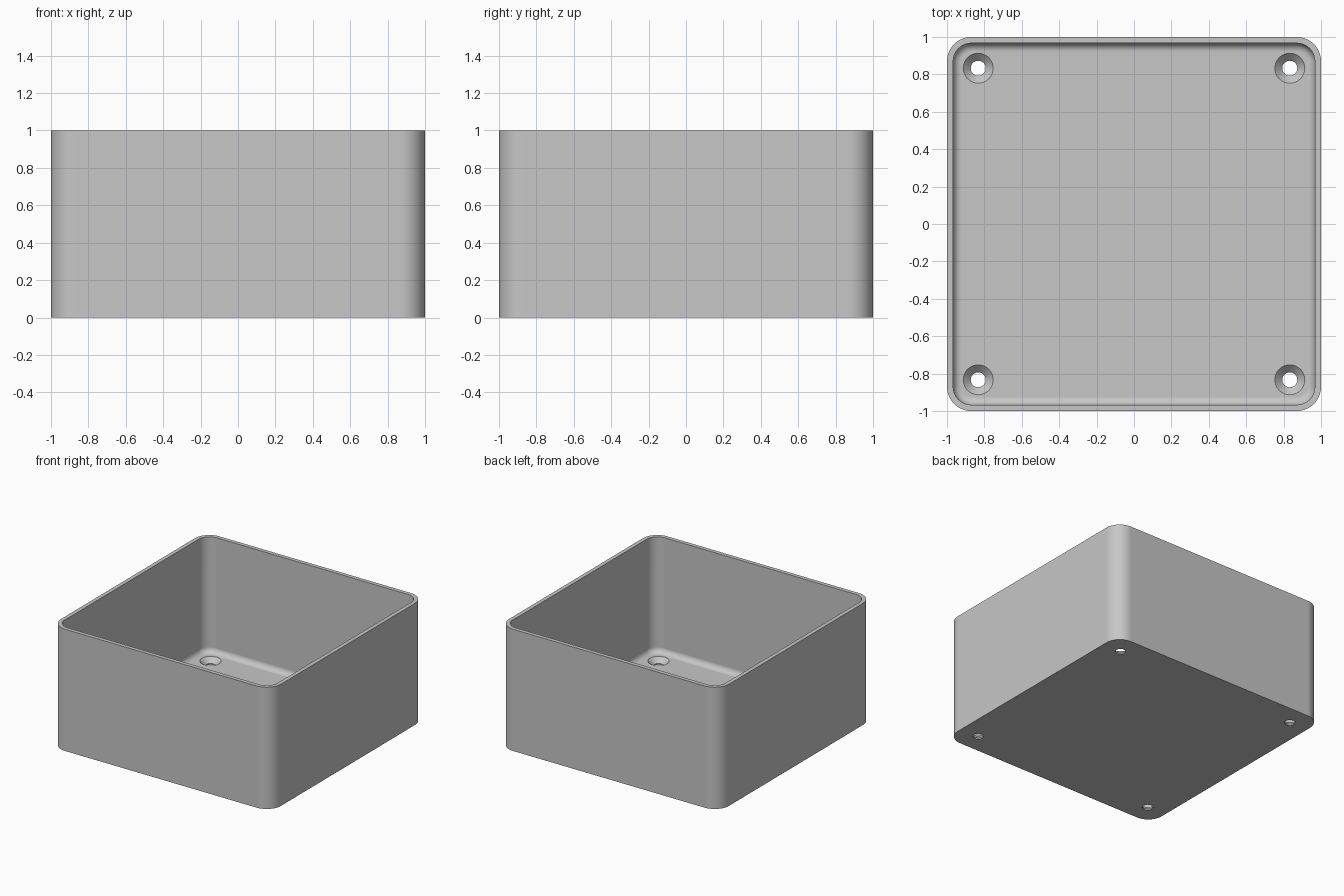
import bpy, bmesh, math

cube = bpy.data.objects.get("Cube")
if cube:
    bpy.data.objects.remove(cube, do_unlink=True)

HEIGHT, WALL, FLOOR = 1.0, 0.033, 0.05
CORNER, FILLET = 0.13, 0.045
HOLE_POS, HOLE_R, SINK_R = 0.833, 0.04, 0.08

grey = bpy.data.materials.new("plain grey")
grey.use_nodes = True
colour = (0.57, 0.57, 0.57, 1)
grey.diffuse_color = colour
grey.node_tree.nodes["Principled BSDF"].inputs["Base Color"].default_value = colour


def make_object(name, bm):
    bmesh.ops.recalc_face_normals(bm, faces=bm.faces)
    mesh = bpy.data.meshes.new(name)
    bm.to_mesh(mesh)
    bm.free()
    mesh.materials.append(grey)
    obj = bpy.data.objects.new(name, mesh)
    bpy.context.collection.objects.link(obj)
    return obj


def rounded_square(bm, half, radius, z, steps=10):
    """Ring of vertices round a square with rounded corners."""
    ring = []
    for corner in range(4):
        mid = math.radians(45 + 90 * corner)
        cx = math.copysign(half - radius, math.cos(mid))
        cy = math.copysign(half - radius, math.sin(mid))
        for i in range(steps + 1):
            a = math.radians(90 * (corner + i / steps))
            ring.append(bm.verts.new((cx + radius * math.cos(a), cy + radius * math.sin(a), z)))
    return ring


def circle(bm, x, y, radius, z, sides=40):
    return [bm.verts.new((x + radius * math.cos(2 * math.pi * i / sides),
                          y + radius * math.sin(2 * math.pi * i / sides), z))
            for i in range(sides)]


def loft(bm, rings):
    """Join rings in order and cap both ends."""
    for a, b in zip(rings, rings[1:]):
        for i in range(len(a)):
            j = (i + 1) % len(a)
            bm.faces.new((a[i], a[j], b[j], b[i]))
    bm.faces.new(rings[0])
    bm.faces.new(rings[-1])


# Open box: outer wall, rim, inner wall, rounded join to the floor
inner = 1 - WALL
sections = [(0, 0), (0, HEIGHT), (WALL, HEIGHT)]
for i in range(9):
    a = math.radians(90 * i / 8)
    sections.append((WALL + FILLET * (1 - math.cos(a)), FLOOR + FILLET * (1 - math.sin(a))))
bm = bmesh.new()
loft(bm, [rounded_square(bm, 1 - inset, CORNER - inset, z) for inset, z in sections])
box = make_object("open_box", bm)

# Countersunk screw holes in the floor corners
bm = bmesh.new()
cone_start = FLOOR - (SINK_R - HOLE_R)
for x in (-HOLE_POS, HOLE_POS):
    for y in (-HOLE_POS, HOLE_POS):
        loft(bm, [circle(bm, x, y, HOLE_R, -0.1),
                  circle(bm, x, y, HOLE_R, cone_start),
                  circle(bm, x, y, SINK_R + 0.02, FLOOR + 0.02)])
cutter = make_object("screw_hole_cutter", bm)
cutter.hide_render = True

bpy.ops.object.select_all(action='DESELECT')
box.select_set(True)
bpy.context.view_layer.objects.active = box
cut = box.modifiers.new("screw_holes", 'BOOLEAN')
cut.operation = 'DIFFERENCE'
cut.solver = 'EXACT'
cut.object = cutter
bpy.ops.object.modifier_apply(modifier=cut.name)
bpy.data.objects.remove(cutter, do_unlink=True)

# Smooth corners with flat walls and crisp rims
bpy.ops.object.shade_smooth_by_angle(angle=math.radians(30))
normals = box.modifiers.new("flat_walls", 'WEIGHTED_NORMAL')
normals.keep_sharp = True
